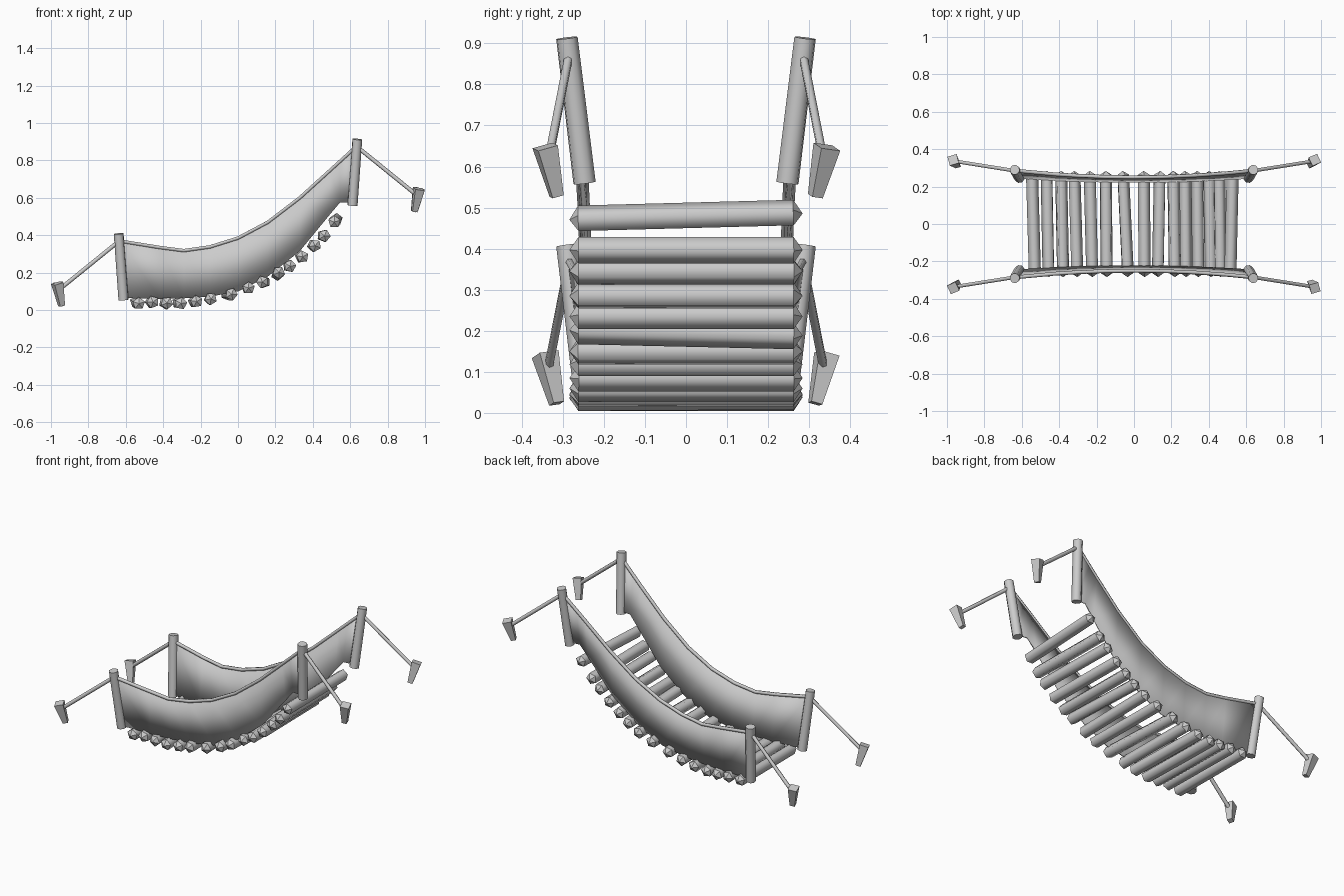
import bpy, bmesh, math
from mathutils import Vector, Matrix

cube = bpy.data.objects.get("Cube")
if cube:
    bpy.data.objects.remove(cube)

grey = bpy.data.materials.new("plain grey")
grey.use_nodes = True
colour = (0.6, 0.6, 0.6, 1)
grey.diffuse_color = colour
grey.node_tree.nodes["Principled BSDF"].inputs["Base Color"].default_value = colour


def add_object(name, data):
    obj = bpy.data.objects.new(name, data)
    data.materials.append(grey)
    bpy.context.collection.objects.link(obj)
    return obj


def rod(name, start, end, r_start, r_end, sides, smooth=True, tip=0, roll=0):
    """Straight prism between two points, optionally with pointed ends."""
    start, end = Vector(start), Vector(end)
    axis = end - start
    bm = bmesh.new()
    bmesh.ops.create_cone(bm, cap_ends=True, segments=sides, radius1=r_start,
                          radius2=r_end, depth=axis.length)
    caps = [f for f in bm.faces if abs(f.normal.z) > 0.9]
    for f in bm.faces:
        f.smooth = smooth and f not in caps
    for f in caps:
        for e in f.edges:
            e.smooth = False
    if tip:
        for f in caps:
            lift = f.normal * tip
            poked = bmesh.ops.poke(bm, faces=[f])
            poked["verts"][0].co += lift
    turn = axis.to_track_quat('Z', 'Y').to_matrix().to_4x4()
    place = Matrix.Translation((start + end) / 2)
    bm.transform(place @ turn @ Matrix.Rotation(roll, 4, 'Z'))
    mesh = bpy.data.meshes.new(name)
    bm.to_mesh(mesh)
    bm.free()
    return add_object(name, mesh)


# Side panel profile: x, top height, bottom height
profile = [(-0.625, 0.368, 0.065), (-0.42, 0.335, 0.06), (-0.29, 0.318, 0.063),
           (-0.15, 0.338, 0.072), (0, 0.385, 0.1), (0.16, 0.47, 0.18),
           (0.33, 0.6, 0.315), (0.49, 0.745, 0.51), (0.545, 0.795, 0.575),
           (0.625, 0.868, 0.575)]

for side, word in ((-1, "front"), (1, "back")):
    # Posts, stay ropes and ground pegs at both ends
    for end, lift, where in ((-1, 0, "low"), (1, 0.505, "high")):
        label = f"{word}_{where}"
        rod(label + "_post", (end * 0.612, side * 0.247, 0.055 + lift),
            (end * 0.638, side * 0.29, 0.408 + lift), 0.028, 0.027, 8)
        rod(label + "_stay_rope", (end * 0.64, side * 0.285, 0.365 + lift),
            (end * 0.955, side * 0.335, 0.11 + lift), 0.011, 0.011, 6)
        rod(label + "_peg", (end * 0.943, side * 0.315, 0.023 + lift),
            (end * 0.967, side * 0.343, 0.143 + lift), 0.02, 0.036, 4,
            smooth=False, roll=math.radians(20))

    # Sagging cloth panel, bowed inwards at mid span
    top, bottom = [], []
    for x, z_top, z_bottom in profile:
        bow = (x / 0.63) ** 2
        top.append((x, side * (0.25 + 0.035 * bow), z_top))
        bottom.append((x, side * (0.225 + 0.022 * bow), z_bottom))
    n = len(top)
    faces = [(i, i + 1, n + i + 1, n + i) for i in range(n - 1)]
    mesh = bpy.data.meshes.new(word + "_panel")
    mesh.from_pydata(top + bottom, [], faces)
    mesh.shade_smooth()
    panel = add_object(word + "_panel", mesh)
    solid = panel.modifiers.new("thickness", 'SOLIDIFY')
    solid.thickness = 0.008
    solid.offset = 0

    # Hand rope along the top edge
    curve = bpy.data.curves.new(word + "_hand_rope", 'CURVE')
    curve.dimensions = '3D'
    curve.bevel_depth = 0.01
    curve.bevel_resolution = 1
    curve.use_fill_caps = True
    spline = curve.splines.new('POLY')
    spline.points.add(n - 1)
    for point, co in zip(spline.points, top):
        point.co = (*co, 1)
    add_object(word + "_hand_rope", curve)

# Deck logs: x at front end, x at back end, height, height tilt
logs = [(-0.53, -0.545, 0.04, 0.01), (-0.455, -0.465, 0.043, 0), (-0.38, -0.39, 0.038, 0),
        (-0.305, -0.32, 0.037, 0.003), (-0.222, -0.235, 0.046, 0), (-0.145, -0.15, 0.06, 0),
        (-0.035, -0.06, 0.085, 0), (0.057, 0.052, 0.118, 0), (0.13, 0.14, 0.15, 0),
        (0.218, 0.21, 0.195, -0.012), (0.278, 0.272, 0.235, 0), (0.345, 0.338, 0.285, 0),
        (0.412, 0.402, 0.345, 0), (0.462, 0.455, 0.397, 0), (0.515, 0.527, 0.478, 0.014)]
for i, (x_front, x_back, z, tilt) in enumerate(logs):
    rod(f"deck_log_{i + 1}", (x_front, -0.262, z - tilt / 2),
        (x_back, 0.262, z + tilt / 2), 0.034, 0.034, 5, tip=0.022, roll=i * 0.9)
